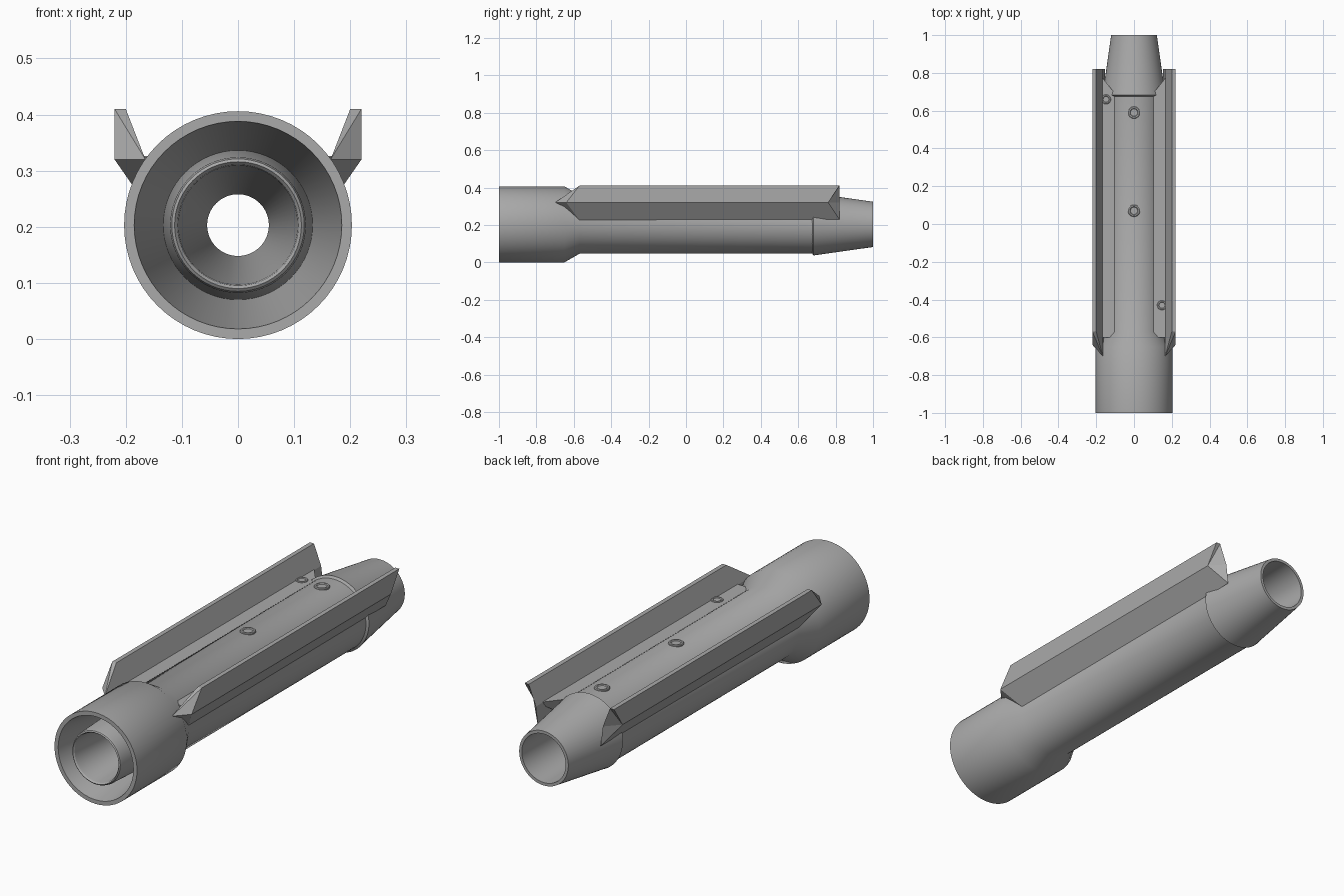
import bpy, bmesh, math
from mathutils import Matrix, Vector

old = bpy.data.objects.get("Cube")
if old:
    bpy.data.objects.remove(old, do_unlink=True)

AXIS = 0.203  # height of the long axis

grey = bpy.data.materials.new("metal_grey")
grey.use_nodes = True
grey.diffuse_color = (0.4, 0.4, 0.4, 1)
grey.node_tree.nodes["Principled BSDF"].inputs["Base Color"].default_value = (0.4, 0.4, 0.4, 1)


def finish(name, bm, angle=30):
    bmesh.ops.recalc_face_normals(bm, faces=bm.faces)
    mesh = bpy.data.meshes.new(name)
    bm.to_mesh(mesh)
    bm.free()
    mesh.materials.append(grey)
    ob = bpy.data.objects.new(name, mesh)
    bpy.context.collection.objects.link(ob)
    bpy.ops.object.select_all(action='DESELECT')
    ob.select_set(True)
    bpy.context.view_layer.objects.active = ob
    bpy.ops.object.shade_smooth_by_angle(angle=math.radians(angle))
    return ob


def lathe(name, profile, matrix, steps, closed):
    """Turn a (radius, height) profile about z, then place it."""
    bm = bmesh.new()
    rings = []
    for r, h in profile:
        if r == 0:
            rings.append([bm.verts.new((0, 0, h))] * steps)
        else:
            rings.append([bm.verts.new((r * math.cos(k * math.tau / steps),
                                        r * math.sin(k * math.tau / steps), h))
                          for k in range(steps)])
    pairs = list(zip(rings, rings[1:]))
    if closed:
        pairs.append((rings[-1], rings[0]))
    for a, b in pairs:
        for k in range(steps):
            j = (k + 1) % steps
            corners = list(dict.fromkeys([a[k], a[j], b[j], b[k]]))
            bm.faces.new(corners)
    bm.transform(matrix)
    return finish(name, bm)


def along_y(name, profile):
    m = Matrix.Translation((0, 0, AXIS)) @ Matrix.Rotation(-math.pi / 2, 4, 'X')
    return lathe(name, profile, m, 64, True)


def mirrored_prism(name, front, back, front_fan, back_fan):
    """Join two end outlines; each end is a fan from the given corner."""
    bm = bmesh.new()
    ends = [[bm.verts.new(p) for p in pts] for pts in (front, back)]
    n = len(front)
    for k in range(n):
        j = (k + 1) % n
        bm.faces.new((ends[0][k], ends[0][j], ends[1][j], ends[1][k]))
    for end, start in zip(ends, (front_fan, back_fan)):
        for k in range(1, n - 1):
            bm.faces.new((end[start], end[(start + k) % n], end[(start + k + 1) % n]))
    ob = finish(name, bm, 5)
    ob.modifiers.new("mirror", 'MIRROR')
    return ob


# Front cup, shoulder and barrel, with the conical cavity
along_y("barrel", [(0.203, -1), (0.203, -0.65), (0.157, -0.57), (0.157, 0.7),
                   (0.12, 0.7), (0.12, -0.7), (0.133, -0.7), (0.185, -1)])

# Inner tube with a rounded lip and a narrowing bore
along_y("inner_tube", [(0.133, -0.7), (0.121, -0.985), (0.118, -0.996), (0.113, -1),
                       (0.108, -0.994), (0.106, -0.98), (0.055, -0.3), (0.055, 0.3),
                       (0.1, 0.69), (0.133, 0.69)])

# Tapered rear nozzle
along_y("rear_nozzle", [(0.157, 0.675), (0.167, 0.682), (0.165, 0.69), (0.121, 1),
                        (0.108, 1), (0.1, 0.69)])

# Side fins: top outer, middle outer, foot, inner bend, top inner
mirrored_prism("side_fin",
               [(0.22, -0.57, 0.41), (0.22, -0.64, 0.32), (0.154, -0.57, 0.225),
                (0.165, -0.7, 0.32), (0.2, -0.57, 0.41)],
               [(0.22, 0.82, 0.41), (0.22, 0.76, 0.32), (0.154, 0.82, 0.23),
                (0.165, 0.82, 0.32), (0.2, 0.82, 0.41)], 3, 1)

# Ledges between barrel and fins
mirrored_prism("fin_ledge",
               [(0.18, -0.6, 0.322), (0.1, -0.6, 0.322), (0.13, -0.6, 0.25)],
               [(0.18, 0.79, 0.322), (0.1, 0.69, 0.322), (0.13, 0.69, 0.25)], 0, 0)

# Screws: a raised ring with a sunken middle
screw = [(0.032, -0.02), (0.032, 0.002), (0.029, 0.005), (0.022, 0.005),
         (0.019, 0.001), (0, 0.001)]
top = AXIS + 0.157
for name, x, y, z, size in (("top_screw_rear", 0, 0.59, top, 1),
                            ("top_screw_middle", 0, 0.07, top, 1),
                            ("ledge_screw_rear", -0.148, 0.66, 0.322, 0.8),
                            ("ledge_screw_front", 0.148, -0.43, 0.322, 0.8)):
    place = Matrix.Translation(Vector((x, y, z))) @ Matrix.Scale(size, 4)
    lathe(name, screw, place, 24, False)
